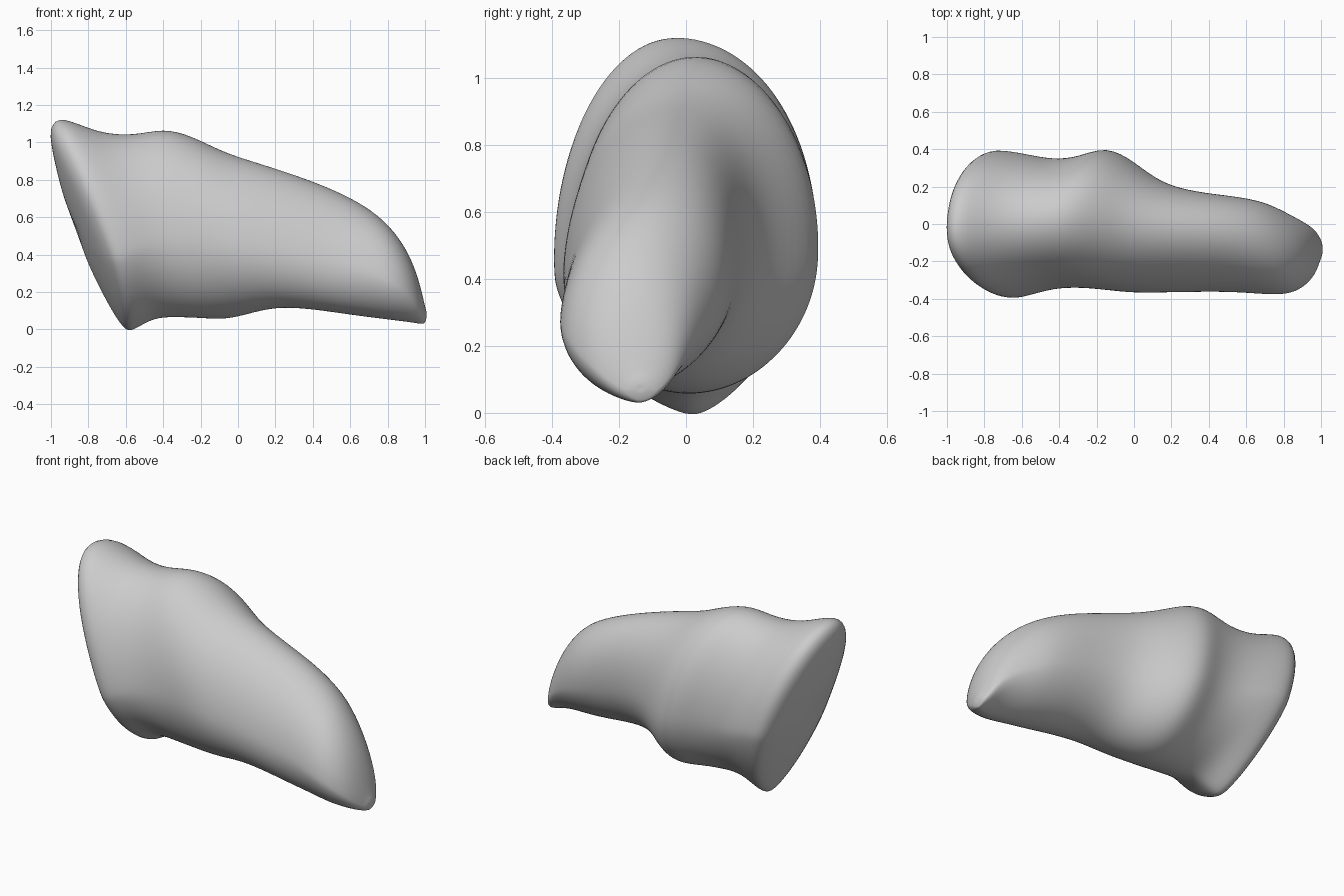
import bpy, bmesh, math
from mathutils import Vector

if "Cube" in bpy.data.objects:
    bpy.data.objects.remove(bpy.data.objects["Cube"])

# One plain grey
grey = bpy.data.materials.new("bone_grey")
grey.use_nodes = True
colour = (0.6, 0.6, 0.6, 1)
grey.diffuse_color = colour
grey.node_tree.nodes["Principled BSDF"].inputs["Base Color"].default_value = colour

# Cross-sections: top x, top z, bottom x, bottom z, min y, max y,
# sharpness of the lower half, sideways lean of the top
SECTIONS = [
    (-1.01, 1.09, -.61, .0, -.37, .37, 1.35, -.06),
    (-.95, 1.15, -.57, -.02, -.41, .41, 1.35, -.06),
    (-.75, 1.05, -.46, .06, -.38, .38, 1.25, -.02),
    (-.55, 1.04, -.34, .065, -.345, .345, 1.1, .02),
    (-.40, 1.08, -.20, .06, -.34, .36, 1, .03),
    (-.25, 1.04, -.07, .05, -.355, .42, 1, .03),
    (-.08, .95, .05, .08, -.37, .34, 1, .05),
    (.08, .90, .20, .12, -.365, .215, 1, .09),
    (.30, .83, .38, .11, -.36, .165, 1, .1),
    (.50, .755, .55, .085, -.36, .145, 1, .1),
    (.68, .665, .70, .065, -.375, .12, 1.1, .08),
    (.81, .56, .82, .05, -.38, .06, 1.15, .05),
    (.91, .42, .91, .04, -.34, .01, 1.2, .02),
    (.97, .26, .97, .03, -.27, -.03, 1.2, 0),
    (1.0, .12, .995, .03, -.19, -.08, 1.2, 0),
]
SIDES = 32
WIDEST = .42  # height fraction of the widest point


def egg_ring(bm, section, joint):
    """Tilted egg-shaped ring; joint (0 to 1) skews the rim of the joint end."""
    xt, zt, xb, zb, y0, y1, sharp, lean = section
    mid, half = (y0 + y1) / 2, (y1 - y0) / 2
    ring = []
    for i in range(SIDES):
        a = math.tau * i / SIDES
        c, s = math.cos(a), math.sin(a)
        side = c
        if s < 0:
            c = math.copysign(abs(c) ** sharp, c)
            s = -abs(s) ** sharp
        h = WIDEST + s * ((1 - WIDEST) if s > 0 else WIDEST)
        h += .06 * joint * side * abs(side)
        x = xb + (xt - xb) * h + .06 * joint * max(-side, 0) ** 2
        ring.append(bm.verts.new((x, mid + half * c + lean * (h - WIDEST),
                                  zb + (zt - zb) * h)))
    return ring


def bridge(bm, a, b):
    """Join two rings with quads."""
    for i in range(SIDES):
        j = (i + 1) % SIDES
        bm.faces.new((a[i], a[j], b[j], b[i]))


def dome_end(bm, ring, bulge):
    """Close an end ring with a shallow dome pushed along x."""
    centre = sum((v.co for v in ring), Vector()) / SIDES
    for scale, push in ((.8, .5), (.4, .9)):
        inner = [bm.verts.new(centre.lerp(v.co, scale) + Vector((bulge * push, 0, 0)))
                 for v in ring]
        bridge(bm, ring, inner)
        ring = inner
    hub = bm.verts.new(centre + Vector((bulge, 0, 0)))
    for i in range(SIDES):
        bm.faces.new((ring[i], ring[(i + 1) % SIDES], hub))


# Loft the bone and close the joint end and the pointed tip
bm = bmesh.new()
rings = [egg_ring(bm, s, max(0, 1 - max(0, k - 1) / 2))
         for k, s in enumerate(SECTIONS)]
for a, b in zip(rings, rings[1:]):
    bridge(bm, a, b)
dome_end(bm, rings[0], -.07)
dome_end(bm, rings[-1], .01)
bmesh.ops.recalc_face_normals(bm, faces=bm.faces)

mesh = bpy.data.meshes.new("claw_bone")
bm.to_mesh(mesh)
bm.free()
bone = bpy.data.objects.new("claw_bone", mesh)
bpy.context.collection.objects.link(bone)
mesh.materials.append(grey)
for face in mesh.polygons:
    face.use_smooth = True
subdivision = bone.modifiers.new("rounding", "SUBSURF")
subdivision.levels = subdivision.render_levels = 2
